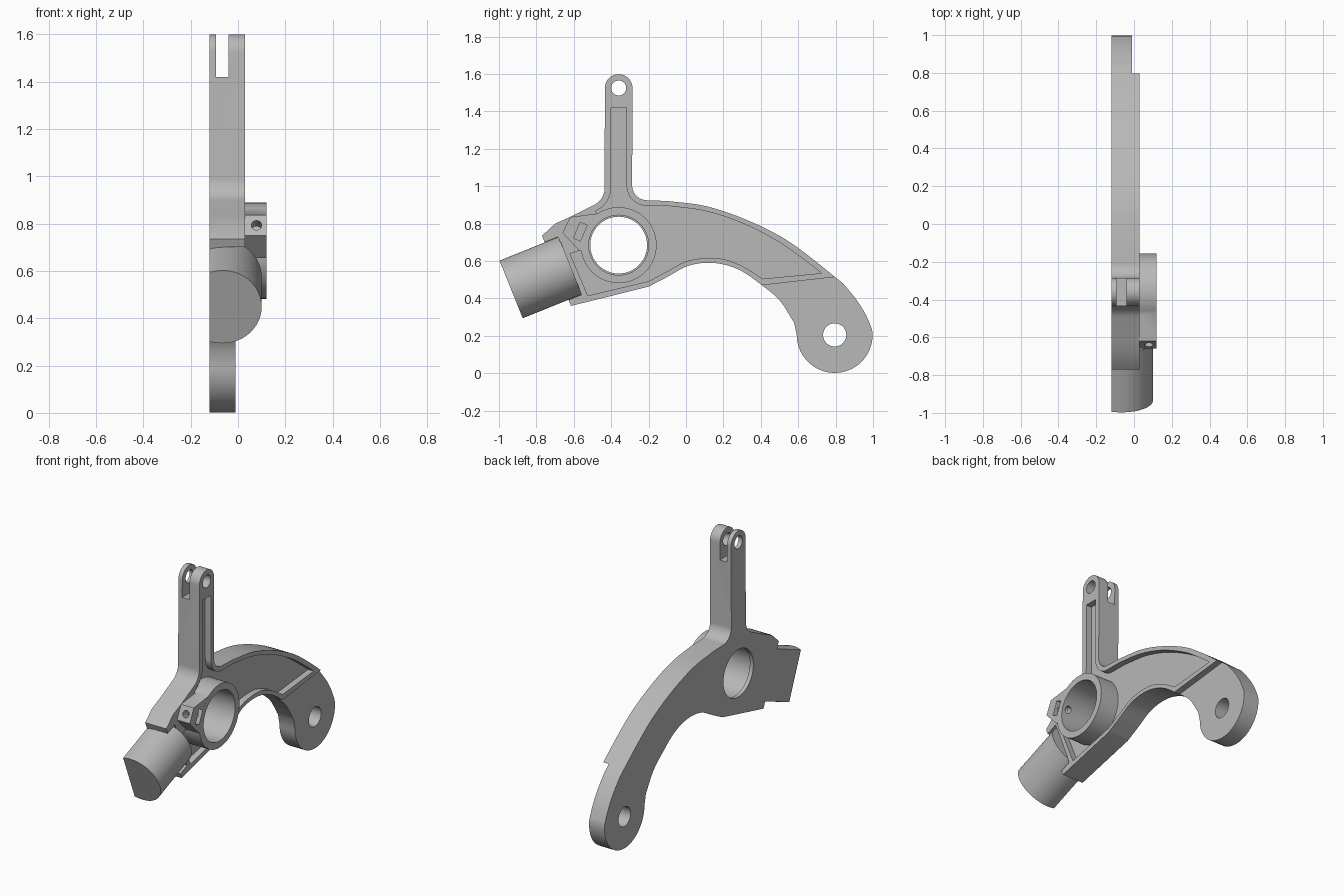
import bpy, bmesh
from math import sin, cos, pi, radians, sqrt
from mathutils import Vector, Matrix

if "Cube" in bpy.data.objects:
    bpy.data.objects.remove(bpy.data.objects["Cube"], do_unlink=True)

metal = bpy.data.materials.new("cast_grey")
metal.use_nodes = True
metal.diffuse_color = (0.48, 0.48, 0.48, 1)
metal.node_tree.nodes["Principled BSDF"].inputs["Base Color"].default_value = (0.48, 0.48, 0.48, 1)


def arc(c, r, a0, a1, n=12):
    return [(c[0] + r * cos(radians(a0 + (a1 - a0) * i / n)),
             c[1] + r * sin(radians(a0 + (a1 - a0) * i / n))) for i in range(n + 1)]


def spline(points, n=5):
    """Smooth curve through the points (Catmull-Rom)."""
    p = [Vector(q) for q in points]
    p = [2 * p[0] - p[1]] + p + [2 * p[-1] - p[-2]]
    out = []
    for a, b, c, d in zip(p, p[1:], p[2:], p[3:]):
        for i in range(n):
            t = i / n
            out.append(tuple(0.5 * (2 * b + (c - a) * t + (2 * a - 5 * b + 4 * c - d) * t * t
                                    + (3 * b - a - 3 * c + d) * t ** 3)))
    return out + [tuple(points[-1])]


def extrude(name, coords, offset):
    """Solid from a planar loop of 3D points moved along offset."""
    bm = bmesh.new()
    face = bm.faces.new([bm.verts.new(c) for c in coords])
    ext = bmesh.ops.extrude_face_region(bm, geom=[face])
    bmesh.ops.translate(bm, verts=[v for v in ext["geom"] if isinstance(v, bmesh.types.BMVert)], vec=offset)
    bmesh.ops.recalc_face_normals(bm, faces=bm.faces)
    mesh = bpy.data.meshes.new(name)
    bm.to_mesh(mesh)
    bm.free()
    mesh.materials.append(metal)
    ob = bpy.data.objects.new(name, mesh)
    bpy.context.collection.objects.link(ob)
    return ob


def plate(name, pts, x0, x1):
    """Side profile in (y, z) given thickness along x."""
    return extrude(name, [(x0, y, z) for y, z in pts], (x1 - x0, 0, 0))


def disc(name, c, r, x0, x1, n=64):
    return plate(name, arc(c, r, 0, 360, n)[:-1], x0, x1)


def combine(ob, tool, operation):
    mod = ob.modifiers.new(operation, 'BOOLEAN')
    mod.operation, mod.solver, mod.object = operation, 'EXACT', tool
    bpy.context.view_layer.objects.active = ob
    bpy.ops.object.modifier_apply(modifier=mod.name)
    bpy.data.objects.remove(tool, do_unlink=True)


def cut(tool):
    combine(body, tool, 'DIFFERENCE')


def add(tool):
    combine(body, tool, 'UNION')


BACK, STEP, RIM, TOP = -0.12, -0.01, 0.03, 0.12
HUB, TIP, EYE = (-0.36, 0.685), (0.795, 0.205), (-0.36, 1.525)
LEFT_FILLET, RIGHT_FILLET = (-0.535, 0.99), (-0.208, 1.005)

# Main bracket outline: nose, upright arm, curved lever, rounded tip
outline = [(-0.615, 0.36), (-0.77, 0.735), (-0.70, 0.80), (-0.62, 0.835)]
outline += arc(LEFT_FILLET, 0.1, -65, 0)
outline += arc(EYE, 0.074, 180, 0, 20)
outline += arc(RIGHT_FILLET, 0.08, 180, 270)
outline += spline([(-0.1, 0.921), (0.1, 0.895), (0.3, 0.83), (0.5, 0.735), (0.65, 0.632), (0.8, 0.512)])
outline += spline([(0.84, 0.48), (0.91, 0.395), (0.96, 0.315), (0.995, 0.235)])
outline += arc(TIP, 0.203, 0, -180, 32)
outline += spline([(0.578, 0.27), (0.5, 0.39), (0.4, 0.475), (0.3, 0.545), (0.2, 0.582), (0.1, 0.59),
                   (0, 0.57), (-0.1, 0.515), (-0.2, 0.463)])
body = plate("bracket_body", outline, BACK, RIM)

# Recessed web between the edge ribs
pocket = [(-0.402, 1.42), (-0.318, 1.42)]
pocket += arc(RIGHT_FILLET, 0.11, 180, 270)
pocket += spline([(-0.1, 0.895), (0.1, 0.868), (0.3, 0.803), (0.5, 0.7), (0.65, 0.593), (0.725, 0.535)])
pocket += spline([(0.41, 0.505), (0.3, 0.573), (0.2, 0.61), (0.1, 0.615), (0, 0.598),
                  (-0.1, 0.545), (-0.2, 0.492)])
pocket += [(-0.525, 0.415), (-0.62, 0.64), (-0.57, 0.655), HUB]
pocket += arc(LEFT_FILLET, 0.133, -68, 0)
cut(plate("pocket_cutter", pocket, STEP, 0.2))

# Thinner lever tip
cut(plate("tip_cutter", [(0.40, 0.47), (0.80, 0.515), (1.2, 0.56), (1.2, -0.2), (0.40, -0.2)], STEP, 0.2))

# Flat-backed stub: its axis frame lies in the side plane
tilt = radians(22)
along = Vector((0, cos(tilt), sin(tilt)))
across = Vector((0, -sin(tilt), cos(tilt)))
start = Vector((0, -0.935, 0.448))
AXIS_X, R, LENGTH = -0.066, 0.166, 0.338
slot = [start + across * s * (R + 0.001) + along * t
        for s, t in ((-1, -0.1), (-1, LENGTH), (1, LENGTH), (1, -0.1))]
cut(plate("stub_slot_cutter", [(p.y, p.z) for p in slot], AXIS_X, 0.3))
half = sqrt(R * R - (AXIS_X - BACK) ** 2)
section = [(BACK, -half)]
section += [p for p in arc((AXIS_X, 0), R, -180, 180, 72) if p[0] > BACK + 0.002]
section += [(BACK, half)]
stub = [start + across * w + Vector((x, 0, 0)) for x, w in section]
add(extrude("stub", stub, along * (LENGTH + 0.003)))

# Hub ring with clamp lug
add(disc("hub", HUB, 0.203, -0.06, TOP))
add(plate("lug", [(-0.62, 0.835), (-0.66, 0.75), (-0.57, 0.655), (-0.45, 0.685), (-0.45, 0.857)], -0.05, TOP - 0.0005))
cut(disc("bore_cutter", HUB, 0.152, -0.3, 0.3))
cut(disc("counterbore_cutter", HUB, 0.16, -0.095, 0.3))

# Set screw hole and nut slot in the lug
into = Vector((0, 0.92, -0.39)).normalized()
side = Vector((0, 0.39, 0.92)).normalized()
screw = Vector((0.078, -0.64, 0.793))
ring = [screw - into * 0.05 + Vector((x, 0, 0)) + side * w for x, w in arc((0, 0), 0.022, 0, 360, 24)[:-1]]
cut(extrude("screw_cutter", ring, into * 0.25))
nut = Vector((0, -0.565, 0.757))
corners = [nut + into * a * 0.02 + side * b * 0.046 for a, b in ((-1, -1), (1, -1), (1, 1), (-1, 1))]
cut(plate("nut_slot_cutter", [(p.y, p.z) for p in corners], 0.04, 0.3))

# Fork slot and pin holes
cut(plate("fork_cutter", [(-0.6, 1.418), (-0.1, 1.418), (-0.1, 1.8), (-0.6, 1.8)], -0.092, -0.04))
cut(disc("eye_cutter", EYE, 0.04, -0.3, 0.3, 32))
cut(disc("tip_hole_cutter", TIP, 0.062, -0.3, 0.3, 40))

# Smooth curved walls, crisp corners
bpy.ops.object.select_all(action='DESELECT')
body.select_set(True)
bpy.context.view_layer.objects.active = body
bpy.ops.object.shade_smooth_by_angle(angle=radians(25))
